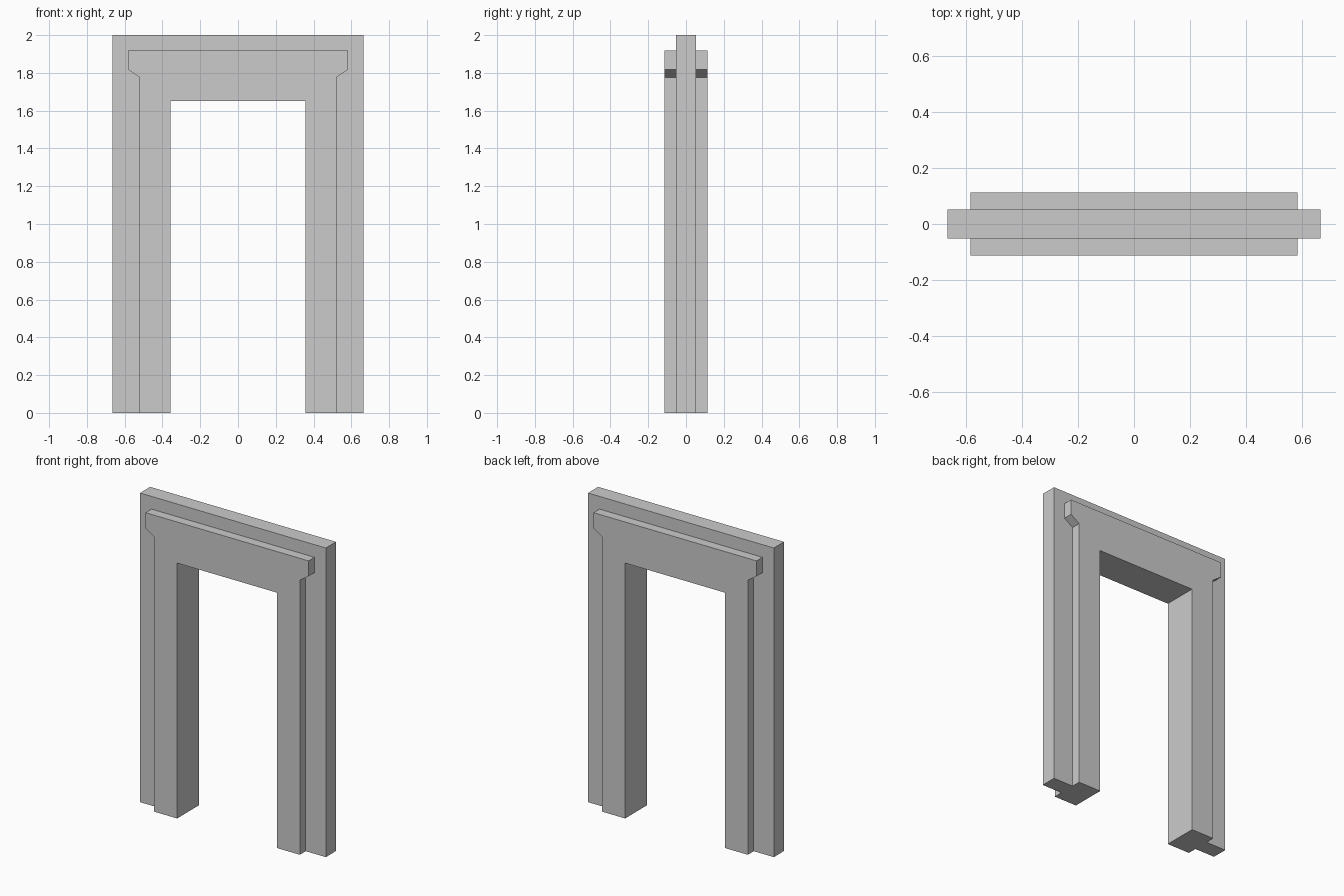
import bpy, bmesh

if "Cube" in bpy.data.objects:
    bpy.data.objects.remove(bpy.data.objects["Cube"])

WALL_Y, CASING_Y = 0.052, 0.1125


def arch(half):
    """Mirror a left-hand (x, z) outline into a full one, foot to foot."""
    return half + [(-x, z) for x, z in reversed(half)]


# Front outlines: wall slab, raised casing with flared lintel, opening
wall = arch([(-0.665, 0), (-0.665, 2)])
casing = arch([(-0.521, 0), (-0.521, 1.776), (-0.583, 1.818), (-0.583, 1.918)])
opening = arch([(-0.357, 0), (-0.357, 1.652)])

bm = bmesh.new()


def row(outline, y):
    return [bm.verts.new((x, y, z)) for x, z in outline]


def strip(a, b):
    for i in range(len(a) - 1):
        bm.faces.new((a[i], a[i + 1], b[i + 1], b[i]))


wf, wb = row(wall, -WALL_Y), row(wall, WALL_Y)
sf, sb = row(casing, -WALL_Y), row(casing, WALL_Y)
cf, cb = row(casing, -CASING_Y), row(casing, CASING_Y)
of, ob = row(opening, -CASING_Y), row(opening, CASING_Y)

# Front and back faces
for outer, inner in ((wf, sf), (wb, sb), (cf, of), (cb, ob)):
    bm.faces.new(outer + inner[::-1])

# Wall edge, casing steps and opening lining
for a, b in ((wf, wb), (sf, cf), (sb, cb), (of, ob)):
    strip(a, b)

# Feet
for i in (0, -1):
    bm.faces.new([r[i] for r in (wf, sf, cf, of, ob, cb, sb, wb)])

bmesh.ops.recalc_face_normals(bm, faces=bm.faces[:])
# Triangulate the concave faces cleanly
bmesh.ops.triangulate(bm, faces=[f for f in bm.faces if len(f.verts) > 4])

mesh = bpy.data.meshes.new("door_frame")
bm.to_mesh(mesh)
bm.free()
frame = bpy.data.objects.new("door_frame", mesh)
bpy.context.collection.objects.link(frame)
